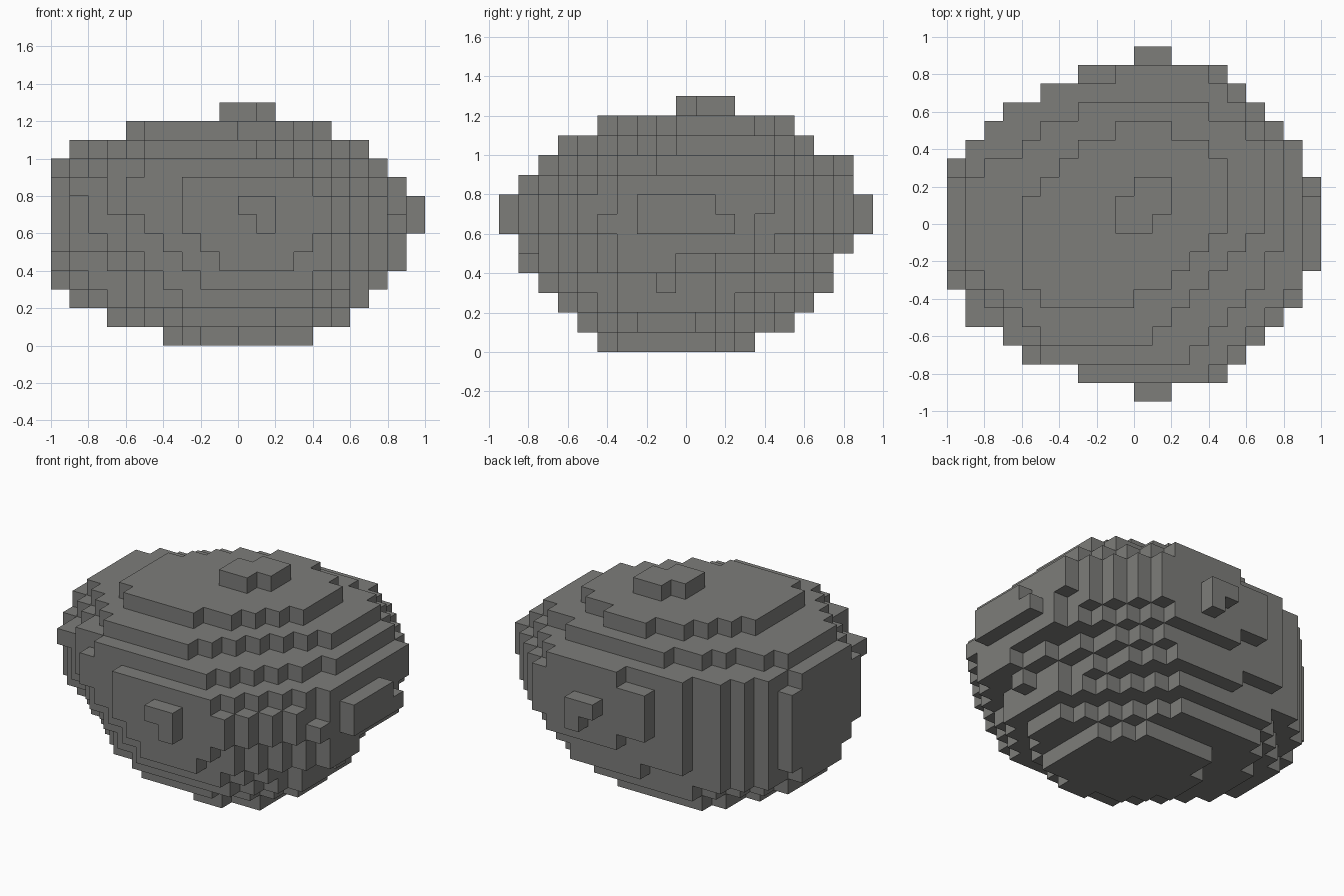
import bpy
import bmesh
from mathutils import Vector

if "Cube" in bpy.data.objects:
    bpy.data.objects.remove(bpy.data.objects["Cube"], do_unlink=True)

CELL = 0.1
ROW_SHIFT = 9.5  # rows are counted from the front tip

# One stone-grey material
stone = bpy.data.materials.new("stone_grey")
stone.use_nodes = True
grey = (0.205, 0.205, 0.195, 1.0)
stone.diffuse_color = grey
stone.node_tree.nodes["Principled BSDF"].inputs["Base Color"].default_value = grey

# Layers from the ground up: x extent, row extent, then the flat stretch of
# the front and back faces (in x) and of the -x and +x faces (in rows)
LAYERS = [
    ((-4, 4), (5, 13), (0, 2), (-3, 2), (8, 10), (6, 11)),
    ((-7, 6), (4, 15), (-3, 2), (-5, 1), (8, 12), (7, 10)),
    ((-9, 7), (3, 16), (-3, 4), (-5, 2), (8, 12), (6, 11)),
    ((-10, 8), (2, 17), (-2, 4), (-2, 3), (8, 12), (8, 9)),
    ((-10, 9), (1, 17), (-1, 3), (-3, 4), (7, 13), (6, 9)),
    ((-10, 9), (1, 18), (-2, 4), (-1, 4), (6, 13), (6, 13)),
    ((-10, 9), (1, 18), (-3, 5), (-3, 5), (6, 13), (5, 13)),
    ((-10, 9), (1, 18), (-3, 5), (-3, 5), (6, 13), (6, 14)),
    ((-10, 9), (1, 18), (-3, 4), (-3, 5), (6, 13), (6, 14)),
    ((-10, 8), (2, 18), (-5, 3), (-1, 4), (7, 12), (8, 14)),
    ((-9, 7), (3, 16), (-5, 1), (-3, 4), (7, 12), (9, 14)),
    ((-6, 5), (5, 15), (-5, 0), (-1, 2), (6, 11), (9, 13)),
]


def edge(row, rows, flat, front_x, back_x, side_x):
    """Stepped outline: x of one side of a layer at the given row."""
    if row < flat[0]:
        start, t = front_x, (row - rows[0]) / (flat[0] - rows[0])
    elif row >= flat[1]:
        start, t = back_x, (rows[1] - 1 - row) / (rows[1] - flat[1])
    else:
        return side_x
    return round(start + (side_x - start) * t ** 0.85)


def box(cells, xs, rows, levels):
    cells.update((x, r, z) for x in range(*xs) for r in range(*rows)
                 for z in range(*levels))


cells = set()
for level, (xs, rows, front, back, low, high) in enumerate(LAYERS):
    for row in range(*rows):
        span = (edge(row, rows, low, front[0], back[0], xs[0]),
                edge(row, rows, high, front[1], back[1], xs[1]))
        box(cells, span, (row, row + 1), (level, level + 1))

# Upright columns on the back corner of the -x side
for x, row, bottom in ((-5, 16, 4), (-7, 15, 3), (-8, 14, 3), (-9, 13, 3)):
    box(cells, (x, 0), (row, row + 1), (bottom, 10))

# Ledges on the front corner of the -x side
for x, row, bottom, top in ((-6, 2, 7, 9), (-7, 3, 7, 10), (-9, 4, 8, 9)):
    box(cells, (x, 0), (row, row + 1), (bottom, top))

# Small knobs on the top, front, back and +x side
box(cells, (-1, 1), (9, 11), (12, 13))
box(cells, (1, 2), (10, 12), (12, 13))
box(cells, (0, 1), (11, 12), (12, 13))
for row in (0, 18):
    box(cells, (0, 2), (row, row + 1), (7, 8))
    box(cells, (1, 2), (row, row + 1), (6, 7))
box(cells, (9, 10), (7, 12), (6, 7))
box(cells, (9, 10), (7, 11), (7, 8))

# Skin the cells: a square wherever a cell meets open air
bm = bmesh.new()
for cell in cells:
    centre = Vector(cell) + Vector((0.5, 0.5 - ROW_SHIFT, 0.5))
    for axis in range(3):
        for sign in (-1, 1):
            beside = list(cell)
            beside[axis] += sign
            if tuple(beside) in cells:
                continue
            n, u = Vector((0, 0, 0)), Vector((0, 0, 0))
            n[axis] = sign / 2
            u[(axis + 1) % 3] = 0.5
            v = n.cross(u) * 2
            corners = (-u - v, u - v, u + v, v - u)
            bm.faces.new([bm.verts.new((centre + n + c) * CELL) for c in corners])
bmesh.ops.remove_doubles(bm, verts=bm.verts, dist=CELL / 100)

mesh = bpy.data.meshes.new("boulder")
bm.to_mesh(mesh)
bm.free()
mesh.materials.append(stone)
boulder = bpy.data.objects.new("boulder", mesh)
bpy.context.collection.objects.link(boulder)
